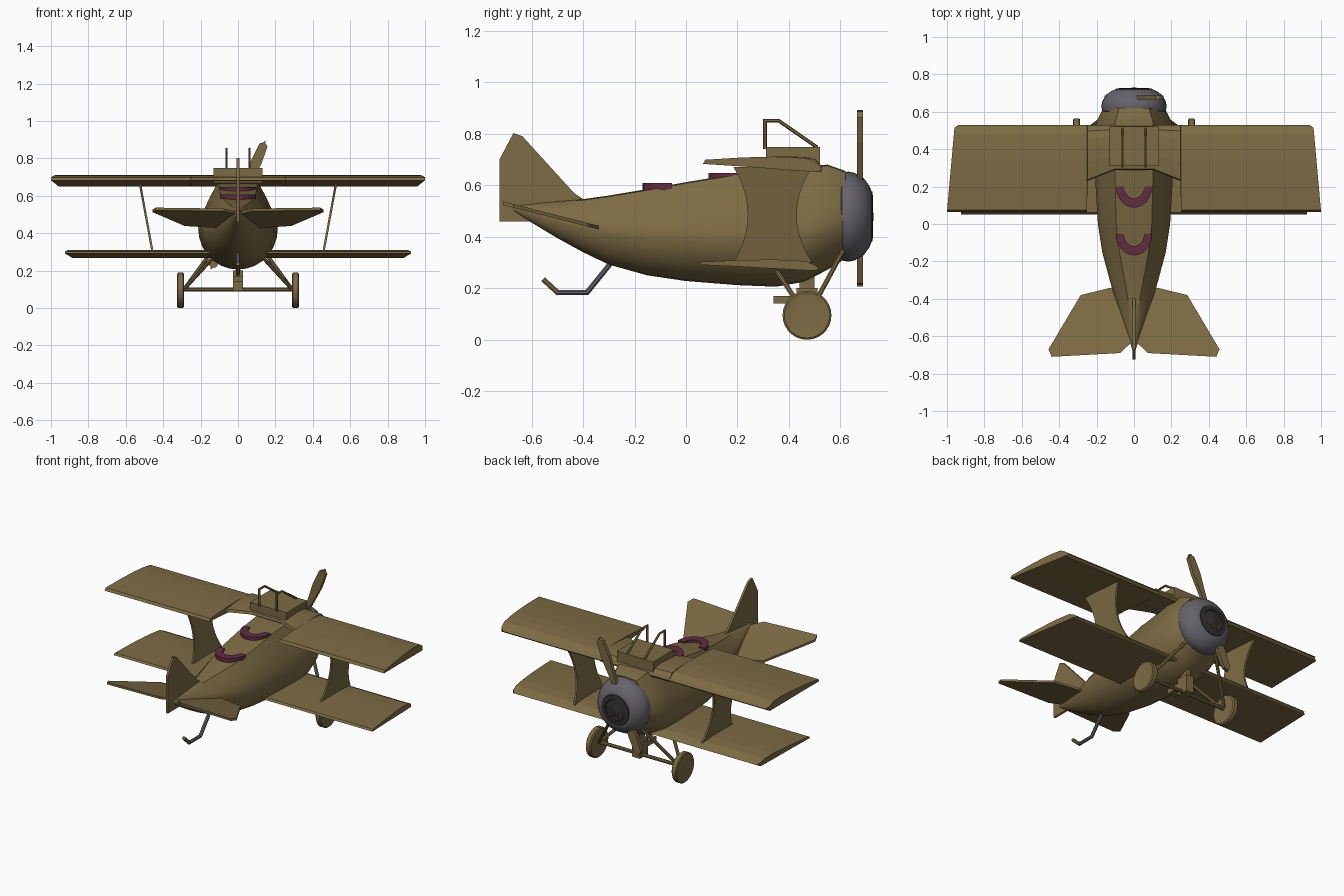
import bpy, bmesh, math
from mathutils import Vector

if "Cube" in bpy.data.objects:
    bpy.data.objects.remove(bpy.data.objects["Cube"])


def material(name, rgb):
    m = bpy.data.materials.new(name)
    m.diffuse_color = (*rgb, 1)
    m.use_nodes = True
    m.node_tree.nodes["Principled BSDF"].inputs["Base Color"].default_value = m.diffuse_color
    return m


KHAKI = material("khaki", (0.205, 0.148, 0.058))
GREY = material("metal grey", (0.13, 0.125, 0.145))
DARK = material("engine dark", (0.035, 0.031, 0.028))
MAROON = material("maroon leather", (0.12, 0.026, 0.055))


def finish(name, bm, mat, smooth=False):
    bmesh.ops.remove_doubles(bm, verts=bm.verts, dist=1e-5)
    bmesh.ops.recalc_face_normals(bm, faces=bm.faces)
    me = bpy.data.meshes.new(name)
    bm.to_mesh(me)
    bm.free()
    ob = bpy.data.objects.new(name, me)
    bpy.context.collection.objects.link(ob)
    me.materials.append(mat)
    if smooth:
        bpy.ops.object.select_all(action='DESELECT')
        ob.select_set(True)
        bpy.context.view_layer.objects.active = ob
        bpy.ops.object.shade_smooth_by_angle(angle=math.radians(32))
    return ob


def loft(name, rings, mat, smooth=False):
    """Skin closed rings of equal point count and cap both ends."""
    bm = bmesh.new()
    rows = [[bm.verts.new(p) for p in r] for r in rings]
    n = len(rows[0])
    for a, b in zip(rows, rows[1:]):
        for i in range(n):
            bm.faces.new((a[i], a[(i + 1) % n], b[(i + 1) % n], b[i]))
    bm.faces.new(rows[0])
    bm.faces.new(rows[-1])
    return finish(name, bm, mat, smooth)


def box(name, x0, x1, y0, y1, z0, z1, mat):
    loft(name, [[(x0, y0, z), (x1, y0, z), (x1, y1, z), (x0, y1, z)] for z in (z0, z1)], mat)


def rod(name, path, r, mat, sides=8):
    """Tube along a path lying in one plane, mitred at the bends."""
    pts = [Vector(p) for p in path]
    rings = []
    for i, p in enumerate(pts):
        d0 = (p - pts[i - 1]).normalized() if i else None
        d1 = (pts[i + 1] - p).normalized() if i < len(pts) - 1 else None
        t = ((d0 or d1) + (d1 or d0)).normalized()
        k = 1 / max(0.4, t.dot(d0 or d1))
        u = Vector((1, 0, 0)) if abs(t.x) < 0.9 else Vector((0, 1, 0))
        u = (u - t * u.dot(t)).normalized()
        v = t.cross(u)
        rings.append([p + u * r * math.cos(a) + v * r * k * math.sin(a)
                      for a in (math.tau * (j + 0.5) / sides for j in range(sides))])
    return loft(name, rings, mat, True)


def lathe_y(name, profile, z, mat, sides=32):
    rings = [[(r * math.cos(math.tau * i / sides), y, z + r * math.sin(math.tau * i / sides))
              for i in range(sides)] for r, y in profile]
    return loft(name, rings, mat, True)


# Fuselage: flat narrow deck, sloping sides, round belly
STATIONS = [  # y, top, bottom, half width, height of widest line, deck half width
    (-0.68, 0.525, 0.505, 0.006, 0.515, 0.003),
    (-0.60, 0.53, 0.455, 0.033, 0.50, 0.008),
    (-0.50, 0.538, 0.395, 0.066, 0.475, 0.018),
    (-0.40, 0.546, 0.34, 0.10, 0.455, 0.032),
    (-0.30, 0.56, 0.292, 0.13, 0.44, 0.05),
    (-0.15, 0.585, 0.25, 0.17, 0.425, 0.078),
    (0.00, 0.612, 0.228, 0.193, 0.417, 0.095),
    (0.20, 0.645, 0.212, 0.205, 0.415, 0.10),
    (0.35, 0.66, 0.206, 0.21, 0.415, 0.105),
    (0.46, 0.672, 0.225, 0.213, 0.425, 0.11),
    (0.55, 0.68, 0.272, 0.20, 0.455, 0.10),
    (0.62, 0.655, 0.315, 0.165, 0.48, 0.08),
]


def section(y, top, bottom, w, zw, dw):
    side = [(dw, top - 0.004), (dw + (w - dw) * 0.42, zw + (top - zw) * 0.66),
            (dw + (w - dw) * 0.78, zw + (top - zw) * 0.33)]
    belly = [(w * math.cos(a), zw - (zw - bottom) * math.sin(a))
             for a in (math.pi * k / 14 for k in range(15))]
    ring = side + belly + [(-x, z) for x, z in reversed(side)] + [(0, top)]
    return [(x, y, z) for x, z in ring]


loft("fuselage", [section(*s) for s in STATIONS], KHAKI, True)

# Cockpit rims: half rings with the open side forward
for name, yc, zc, floor in (("front_cockpit_rim", 0.2, 0.648, 0.62), ("rear_cockpit_rim", -0.055, 0.608, 0.575)):
    rings = []
    for k in range(13):
        a = math.pi + math.pi * k / 12
        c, s = math.cos(a), math.sin(a)
        rings.append([(q * 0.096 * c, yc + q * 0.113 * s, z)
                      for q, z in ((1, floor), (1, zc), (0.56, zc), (0.56, floor))])
    loft(name, rings, MAROON)

# Engine cowl and dark face
lathe_y("engine_cowl", [(0.155, 0.595), (0.17, 0.605), (0.175, 0.63), (0.17, 0.655),
                        (0.15, 0.69), (0.12, 0.712), (0.10, 0.72)], 0.478, GREY)
lathe_y("engine_face", [(0.10, 0.716), (0.097, 0.724), (0.07, 0.727), (0.066, 0.722),
                        (0.03, 0.724), (0.01, 0.729)], 0.478, DARK)
rod("engine_ring", [(0.05 * math.cos(a), 0.725, 0.478 - 0.05 * math.sin(a))
                    for a in (math.pi * k / 10 for k in range(11))], 0.003, KHAKI, 4)

# Propeller: two tapered blades on one slanted axis
axis, across = Vector((0.39, 0, 0.92)), Vector((0.92, 0, -0.39))
half = [(0.37, -0.005), (0.35, 0.023), (0.25, 0.029), (0.10, 0.016)]
outline = half + [(-l, w) for l, w in reversed(half)]
outline += [(-l, -w) for l, w in half] + [(l, -w) for l, w in reversed(half)]
loft("propeller", [[Vector((0, y, 0.55)) + axis * l + across * w for l, w in outline]
                   for y in (0.665, 0.688)], KHAKI)

# Wings: one airfoil, slanted tips, optional rear cut-out in the middle
AIRFOIL = [(0.065, -0.022), (0.075, -0.006), (0.22, 0.003), (0.34, 0.006), (0.41, 0.004), (0.48, -0.003),
           (0.515, -0.025), (0.53, -0.042), (0.515, -0.054), (0.41, -0.047), (0.22, -0.032)]


def wing(name, span, z, depth, shift, cutout):
    def station(x, sign, tip=False, rear=0.065):
        ring = []
        for y, h in AIRFOIL:
            xx = x
            if tip:
                xx = x - 0.04 * (y - 0.065) / 0.45 - max(0, y - 0.515) * 1.4
            yy = rear + (y - 0.065) * (0.53 - rear) / 0.465
            ring.append((sign * xx, yy + shift, z + h * depth))
        return ring
    stations = [(span, True, 0.065)]
    if cutout:
        stations += [(0.25, False, 0.065), (0.2499, False, 0.23), (0.1, False, 0.29)]
    rings = [station(x, -1, t, r) for x, t, r in stations]
    rings += [station(x, 1, t, r) for x, t, r in reversed(stations)]
    loft(name, rings, KHAKI)


wing("upper_wing", 1.0, 0.705, 1.0, 0.0, True)
wing("lower_wing", 0.925, 0.307, 0.72, -0.013, False)

# Wing-mounted tank and its bent rails
box("centre_tank", -0.13, 0.13, 0.31, 0.52, 0.67, 0.748, KHAKI)
for s in (-1, 1):
    x = 0.062 * s
    rod("tank_rail", [(x, 0.307, 0.74), (x, 0.307, 0.851), (x, 0.36, 0.851), (x, 0.51, 0.747)], 0.007, KHAKI, 6)

# Interplane struts: waisted panels leaning outward
for s in (-1, 1):
    rings = []
    for k in range(11):
        t = k / 10
        q = (2 * t - 1) ** 2
        x, z = s * (0.457 + 0.068 * t), 0.30 + 0.37 * t
        y0, y1 = 0.24 - 0.055 * q, 0.43 + 0.06 * q
        rings.append([(x - 0.006, y0, z), (x + 0.006, y0, z), (x + 0.006, y1, z), (x - 0.006, y1, z)])
    loft("wing_strut", rings, KHAKI, True)

# Tailplane: thin slabs, rear edge raised
TAIL = [(0.0, -0.33), (0.10, -0.335), (0.285, -0.38), (0.457, -0.67), (0.44, -0.71), (0.075, -0.69), (0.0, -0.62)]
for s in (-1, 1):
    loft("tailplane", [[(s * x, y, 0.53 - 0.255 * (y + 0.71) + dz) for x, y in TAIL]
                       for dz in (-0.007, 0.007)], KHAKI)

# Fin
FIN = [(-0.725, 0.46), (-0.725, 0.70), (-0.67, 0.803), (-0.635, 0.79), (-0.435, 0.57), (-0.39, 0.54), (-0.58, 0.46)]
loft("fin", [[(x, y, z) for y, z in FIN] for x in (-0.007, 0.007)], KHAKI)

# Tail skid
rod("skid_leg", [(0, -0.29, 0.30), (0, -0.385, 0.183), (0, -0.50, 0.183)], 0.011, GREY)
rod("skid_tip", [(0, -0.495, 0.18), (0, -0.555, 0.235)], 0.011, KHAKI)

# Landing gear: wheels with hub plates, axle and splayed legs
for s in (-1, 1):
    prof = [(0.088, 0.288), (0.095, 0.295), (0.095, 0.32), (0.088, 0.325), (0.07, 0.322), (0.02, 0.324)]
    loft("wheel", [[(s * x, 0.47 + r * math.cos(math.tau * i / 28), 0.095 + r * math.sin(math.tau * i / 28))
                    for i in range(28)] for r, x in prof], KHAKI, True)
    rod("rear_leg", [(s * 0.12, 0.34, 0.285), (s * 0.285, 0.46, 0.105)], 0.01, KHAKI)
    rod("front_leg", [(s * 0.11, 0.61, 0.345), (s * 0.285, 0.48, 0.105)], 0.01, KHAKI)
rod("axle", [(-0.30, 0.47, 0.10), (0.30, 0.47, 0.10)], 0.011, KHAKI)
box("gear_block", -0.028, 0.028, 0.34, 0.45, 0.14, 0.17, KHAKI)
box("gear_cap", -0.028, 0.028, 0.43, 0.51, 0.09, 0.20, KHAKI)
box("gear_post", -0.014, 0.014, 0.44, 0.50, 0.19, 0.27, KHAKI)
